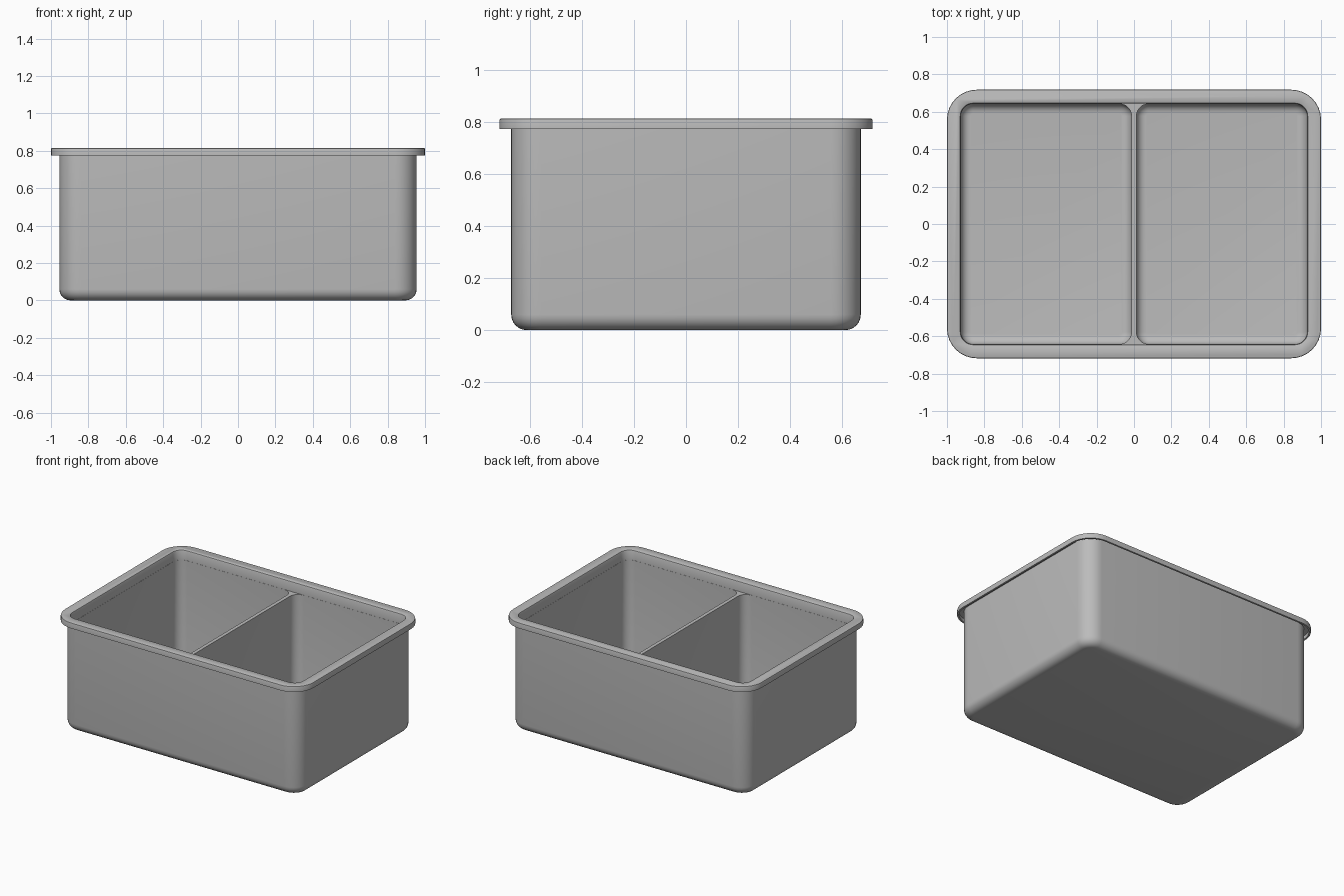
import bpy
import bmesh
from math import cos, sin, pi, radians

if "Cube" in bpy.data.objects:
    bpy.data.objects.remove(bpy.data.objects["Cube"], do_unlink=True)

# One grey metal for the whole basin
GREY = (0.5, 0.5, 0.5, 1)
metal = bpy.data.materials.new("grey metal")
metal.use_nodes = True
metal.diffuse_color = GREY
metal.node_tree.nodes["Principled BSDF"].inputs["Base Color"].default_value = GREY

STEPS = 8


def rounded_rect(hx, hy, r):
    """Outline of a rounded rectangle, counter-clockwise."""
    points = []
    for i, (sx, sy) in enumerate([(1, 1), (-1, 1), (-1, -1), (1, -1)]):
        for k in range(STEPS + 1):
            a = (i + k / STEPS) * pi / 2
            points.append((sx * (hx - r) + r * cos(a), sy * (hy - r) + r * sin(a)))
    return points


def loft(name, hx, hy, r, profile, x=0):
    """Skin a closed solid through rounded rectangles; profile is (offset, z)."""
    bm = bmesh.new()
    rings = [[bm.verts.new((px + x, py, z)) for px, py in rounded_rect(hx + o, hy + o, r + o)]
             for o, z in profile]
    for low, high in zip(rings, rings[1:]):
        for i in range(len(low)):
            j = (i + 1) % len(low)
            bm.faces.new((low[i], low[j], high[j], high[i]))
    bm.faces.new(rings[0][::-1])
    bm.faces.new(rings[-1])
    bmesh.ops.recalc_face_normals(bm, faces=bm.faces)
    mesh = bpy.data.meshes.new(name)
    bm.to_mesh(mesh)
    bm.free()
    mesh.materials.append(metal)
    obj = bpy.data.objects.new(name, mesh)
    bpy.context.collection.objects.link(obj)
    return obj


def fillet(r, z, steps=6):
    """Quarter round from a flat floor at z up into a wall."""
    return [(r * sin(a) - r, z + r - r * cos(a))
            for a in (k / steps * pi / 2 for k in range(steps + 1))]


# Outer walls with rounded foot and folded rim
rim = [(0, 0.8), (0.032, 0.8), (0.032, 0.775), (0.045, 0.775),
       (0.045, 0.807), (0.043, 0.813), (0.038, 0.815)]
basin = loft("divided_basin", 0.955, 0.673, 0.115, fillet(0.06, 0) + rim)

# Two compartments, leaving the dividing wall, and the opening above it
cutters = [loft(f"{side}_compartment_cutter", 0.456, 0.642, 0.065,
                fillet(0.05, 0.03) + [(0, 0.76)], x)
           for side, x in (("left", 0.469), ("right", -0.469))]
cutters.append(loft("opening_cutter", 0.926, 0.643, 0.066,
                    [(0, 0.742), (0, 0.805), (0.003, 0.812), (0.01, 0.816), (0.01, 0.9)]))

for cutter in cutters:
    cut = basin.modifiers.new(cutter.name, 'BOOLEAN')
    cut.operation = 'DIFFERENCE'
    cut.solver = 'EXACT'
    cut.object = cutter
    cutter.hide_render = True

bpy.ops.object.select_all(action='DESELECT')
basin.select_set(True)
bpy.context.view_layer.objects.active = basin
for modifier in list(basin.modifiers):
    bpy.ops.object.modifier_apply(modifier=modifier.name)
for cutter in cutters:
    bpy.data.objects.remove(cutter, do_unlink=True)
bpy.ops.object.shade_smooth_by_angle(angle=radians(35))
